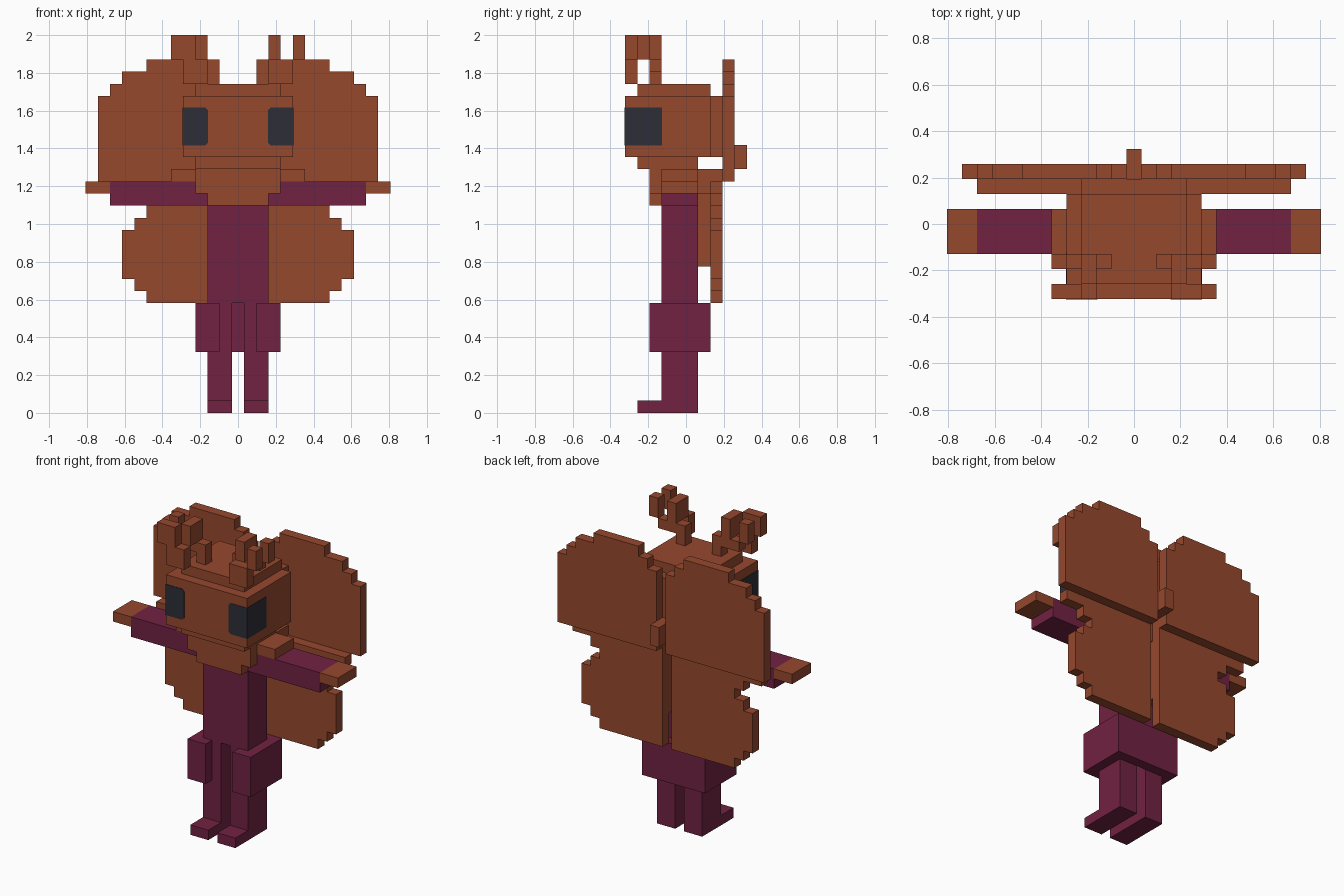
import bpy, bmesh
from mathutils import Vector

if "Cube" in bpy.data.objects:
    bpy.data.objects.remove(bpy.data.objects["Cube"], do_unlink=True)

U = 2 / 31  # one block


def material(name, rgb):
    m = bpy.data.materials.new(name)
    m.use_nodes = True
    m.diffuse_color = (*rgb, 1)
    m.node_tree.nodes["Principled BSDF"].inputs["Base Color"].default_value = (*rgb, 1)
    return m


BROWN = material("rust_brown", (0.305, 0.065, 0.027))
PLUM = material("plum", (0.165, 0.016, 0.054))
DARK = material("dark_slate", (0.026, 0.027, 0.040))


def finish(name, bm, mat):
    bmesh.ops.recalc_face_normals(bm, faces=bm.faces[:])
    mesh = bpy.data.meshes.new(name)
    bm.to_mesh(mesh)
    bm.free()
    mesh.materials.append(mat)
    ob = bpy.data.objects.new(name, mesh)
    bpy.context.collection.objects.link(ob)
    return ob


def add_box(bm, x, y, z, grow=0):
    """Add a box from ranges in blocks."""
    lo = Vector((x[0], y[0], z[0])) * U - Vector((grow,) * 3)
    hi = Vector((x[1], y[1], z[1])) * U + Vector((grow,) * 3)
    for v in bmesh.ops.create_cube(bm, size=1)["verts"]:
        v.co = Vector([(a + b) / 2 + c * (b - a) for a, b, c in zip(lo, hi, v.co)])


def part(name, mat, *boxes):
    bm = bmesh.new()
    for b in boxes:
        add_box(bm, *b)
    return finish(name, bm, mat)


def flip(x, side):
    return x if side > 0 else (-x[1], -x[0])


def pair(name, mat, *boxes):
    for label, s in (("left", 1), ("right", -1)):
        part(f"{label}_{name}", mat, *[(flip(x, s), y, z) for x, y, z in boxes])


def wing(name, rows, y):
    """Stepped wing from rows of (bottom, top, inner, outer), extruded in y."""
    pts = []
    for z0, z1, _, xo in rows:
        pts += [(xo, z0), (xo, z1)]
    for z0, z1, xi, _ in reversed(rows):
        pts += [(xi, z1), (xi, z0)]
    pts = list(dict.fromkeys(pts))
    for label, s in (("left", 1), ("right", -1)):
        bm = bmesh.new()
        face = bm.faces.new([bm.verts.new((s * x * U, y[0] * U, z * U)) for x, z in pts])
        new = bmesh.ops.extrude_face_region(bm, geom=[face])["geom"]
        verts = [g for g in new if isinstance(g, bmesh.types.BMVert)]
        bmesh.ops.translate(bm, verts=verts, vec=(0, (y[1] - y[0]) * U, 0))
        finish(f"{label}_{name}", bm, BROWN)


# Legs, feet and open-fronted skirt
pair("leg", PLUM, ((.5, 2.5), (-2, 1), (0, 9)))
pair("foot", PLUM, ((.5, 2.5), (-4, -2), (0, 1)))
part("skirt_back", PLUM, ((-3.5, 3.5), (1, 2), (5, 9)))
pair("skirt_side", PLUM, ((2.5, 3.5), (-3, 1), (5, 9)),
     ((1.5, 2.5), (-3, -2), (5, 9)))

# Torso and arms
part("torso", PLUM, ((-2.5, 2.5), (-2, 1), (9, 18)))
pair("sleeve", PLUM, ((2.5, 10.5), (-2, 1), (17, 19)))
pair("hand", BROWN, ((10.5, 12.5), (-2, 1), (18, 19)))

# Fur collar
part("collar", BROWN, ((-3.5, 3.5), (-3, 2), (18, 20)),
     ((-2.5, 2.5), (-3, -2), (17, 18)))
pair("shoulder_fur", BROWN, ((3.5, 5.5), (-2, 1), (19, 20)))

# Head with stepped edges
part("head", BROWN, ((-4.5, 4.5), (-5, 2), (21, 26)))
part("head_top", BROWN, ((-3.5, 3.5), (-4, 2), (26, 27)))
part("head_back", BROWN, ((-3.5, 3.5), (2, 3), (21, 26)))
part("chin", BROWN, ((-3.5, 3.5), (-4, 1), (20, 21)))

# Eyes wrap the front corners of the head
for label, s in (("left", 1), ("right", -1)):
    bm = bmesh.new()
    add_box(bm, flip((2.5, 4.5), s), (-5, -2), (22, 25), 0.003)
    inner = [e for e in bm.edges
             if abs(e.verts[0].co.y - e.verts[1].co.y) > U
             and abs(e.verts[0].co.x) < 3 * U]
    bmesh.ops.bevel(bm, geom=inner, offset=0.015, segments=1, affect='EDGES')
    finish(f"{label}_eye", bm, DARK)

# Branched antennae
pair("antenna", BROWN,
     ((1.5, 2.5), (-3, -2), (27, 29)),
     ((2.5, 4.5), (-3, -2), (28, 29)),
     ((2.5, 3.5), (-4, -2), (29, 31)),
     ((4.5, 5.5), (-3, -2), (29, 31)),
     ((2.5, 4.5), (-5, -4), (27, 29)),
     ((4.5, 5.5), (-5, -4), (29, 31)))
part("right_antenna_tip", BROWN, ((-4.5, -3.5), (-5, -4), (29, 31)))

# Wings, their roots and the clasp between them
wing("upper_wing", [(19, 26, .5, 11.5), (26, 27, .5, 10.5),
                    (27, 28, 1.5, 9.5), (28, 29, 2.5, 7.5)], (3, 4))
wing("lower_wing", [(9, 10, .5, 7.5), (10, 11, .5, 8.5), (11, 15, .5, 9.5),
                    (15, 16, .5, 8.5), (16, 17, .5, 7.5), (17, 18, .5, 8.5),
                    (18, 19, .5, 10.5), (19, 20, .5, 3.5)], (2, 3))
pair("wing_root", BROWN, ((.5, 1.5), (1, 2), (12, 18)))
part("wing_clasp", BROWN, ((-.5, .5), (3, 5), (20, 22)))
